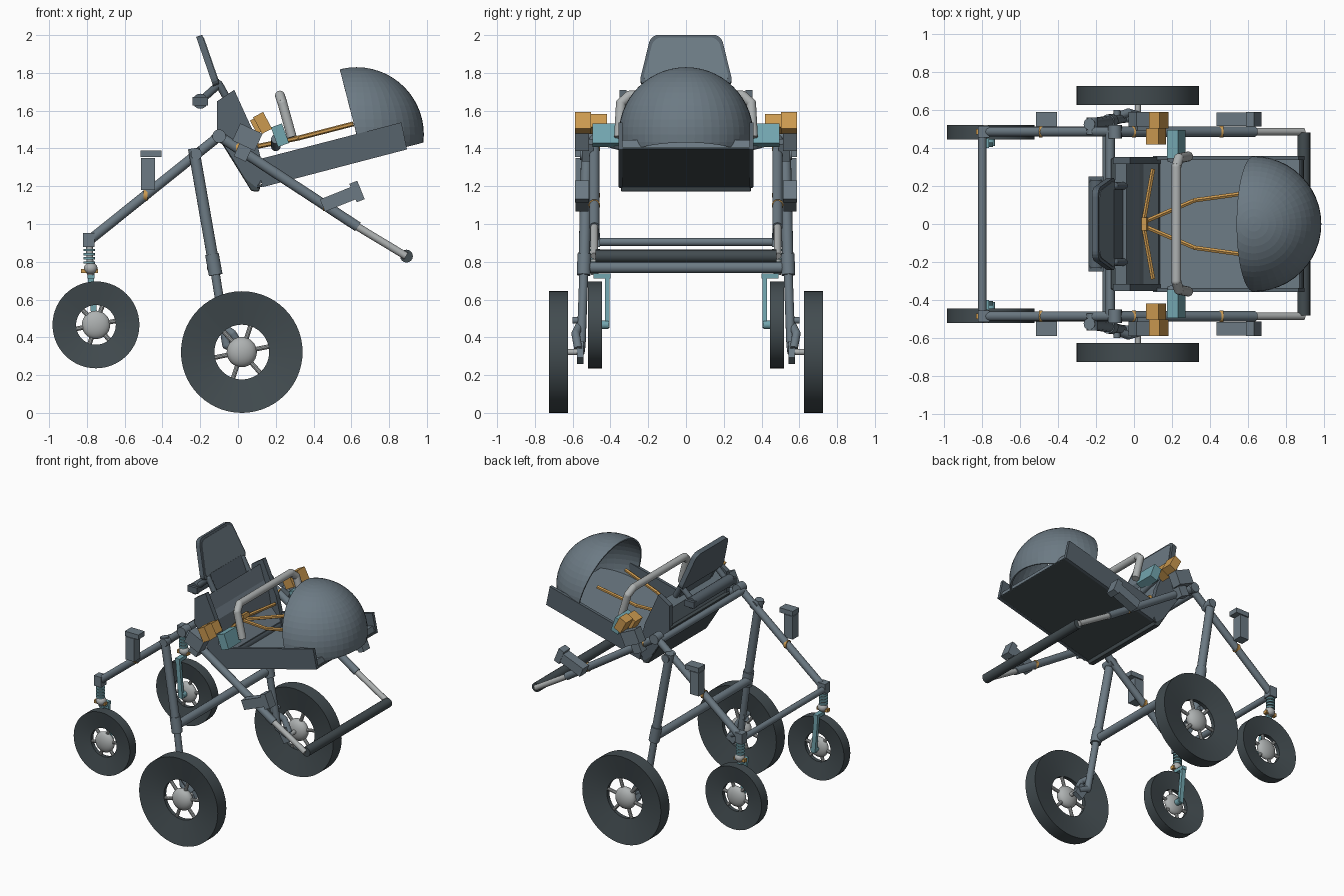
import bpy, bmesh
from math import pi, radians, cos, sin
from mathutils import Vector, Matrix

cube = bpy.data.objects.get("Cube")
if cube:
    bpy.data.objects.remove(cube, do_unlink=True)


def material(name, rgb):
    m = bpy.data.materials.new(name)
    m.use_nodes = True
    m.diffuse_color = (*rgb, 1)
    m.node_tree.nodes["Principled BSDF"].inputs["Base Color"].default_value = (*rgb, 1)
    return m


SLATE = material("slate grey", (.15, .195, .23))
DARK = material("dark rubber", (.055, .072, .08))
FABRIC = material("dark fabric", (.095, .125, .15))
LIGHT = material("light grey", (.42, .44, .44))
ORANGE = material("orange", (.6, .32, .08))
TEAL = material("teal", (.17, .38, .43))


def finish(name, bm, mat, smooth=True):
    bmesh.ops.recalc_face_normals(bm, faces=bm.faces)
    me = bpy.data.meshes.new(name)
    bm.to_mesh(me)
    bm.free()
    me.materials.append(mat)
    ob = bpy.data.objects.new(name, me)
    bpy.context.collection.objects.link(ob)
    if smooth:
        bpy.ops.object.select_all(action='DESELECT')
        ob.select_set(True)
        bpy.context.view_layer.objects.active = ob
        bpy.ops.object.shade_smooth_by_angle(angle=radians(35))
    return ob


def bevel(ob, width, segments=2):
    mod = ob.modifiers.new("round", 'BEVEL')
    mod.width, mod.segments = width, segments
    return ob


def tube(name, pts, r, mat, sides=16):
    """Round bar through the points, with ball joints at the bends."""
    bm = bmesh.new()
    pts = [Vector(p) for p in pts]
    for a, b in zip(pts, pts[1:]):
        d = b - a
        m = Matrix.Translation((a + b) / 2) @ d.to_track_quat('Z', 'Y').to_matrix().to_4x4()
        bmesh.ops.create_cone(bm, cap_ends=True, segments=sides, radius1=r, radius2=r,
                              depth=d.length, matrix=m)
    for p in pts[1:-1]:
        bmesh.ops.create_uvsphere(bm, u_segments=sides, v_segments=8, radius=r,
                                  matrix=Matrix.Translation(p))
    return finish(name, bm, mat)


def ball(name, c, size, mat):
    bm = bmesh.new()
    bmesh.ops.create_uvsphere(bm, u_segments=24, v_segments=14, radius=1,
                              matrix=Matrix.Translation(c) @ Matrix.Diagonal((*size, 1)))
    return finish(name, bm, mat)


def box(name, c, size, mat, tilt=0):
    """Box whose +x end is raised by tilt degrees."""
    bm = bmesh.new()
    m = Matrix.Translation(c) @ Matrix.Rotation(-radians(tilt), 4, 'Y') @ Matrix.Diagonal((*size, 1))
    bmesh.ops.create_cube(bm, size=1, matrix=m)
    return finish(name, bm, mat, False)


def prism(name, profile, y0, y1, mat):
    """Side profile in x and z, extruded along y."""
    bm = bmesh.new()
    f = bm.faces.new([bm.verts.new((x, y0, z)) for x, z in profile])
    ext = bmesh.ops.extrude_face_region(bm, geom=[f])
    bmesh.ops.translate(bm, vec=(0, y1 - y0, 0),
                        verts=[v for v in ext["geom"] if isinstance(v, bmesh.types.BMVert)])
    return finish(name, bm, mat, False)


def wheel(name, c, r, hole, half, hub):
    """Tyre dished on both faces, six spokes and a round hub."""
    c = Vector(c)
    bm = bmesh.new()
    ring = [(hole, -.014), (r, -half), (r, half), (hole, .014)]
    vs = [bm.verts.new((x, y, 0)) for x, y in ring]
    es = [bm.edges.new((vs[i], vs[i - 1])) for i in range(4)]
    bmesh.ops.spin(bm, geom=vs + es, axis=(0, 1, 0), cent=(0, 0, 0), angle=2 * pi,
                   steps=56, use_merge=True)
    bmesh.ops.remove_doubles(bm, verts=bm.verts, dist=1e-4)
    bmesh.ops.translate(bm, verts=bm.verts, vec=c)
    finish(name + "_tyre", bm, DARK)
    for k in range(6):
        a = k * pi / 3 + .2
        tube(name + "_spoke", [c, c + Vector((cos(a), 0, sin(a))) * (hole + .01)], .012, LIGHT, 10)
    ball(name + "_hub", c, (hub, half * .95, hub), LIGHT)


# Parts repeated on both sides
for s, side in ((1, "left"), (-1, "right")):
    y = .485 * s

    # Wheels and axles
    wheel("rear_wheel_" + side, (.02, .675 * s, .322), .322, .145, .05, .08)
    wheel("front_wheel_" + side, (-.752, .482 * s, .466), .23, .105, .037, .075)
    tube("rear_axle_" + side, [(.02, .55 * s, .322), (.02, .66 * s, .322)], .016, LIGHT)

    # Frame tubes
    tube("front_leg_" + side, [(-.1, y, 1.465), (-.785, y, .915)], .026, SLATE)
    tube("handle_arm_" + side, [(-.1, y, 1.465), (.635, y, .985)], .027, SLATE)
    tube("handle_slider_" + side, [(.6, y, 1.005), (.89, y, .83)], .02, LIGHT)
    tube("rear_leg_" + side, [(-.235, .525 * s, 1.4), (-.125, .54 * s, .77)], .03, SLATE)
    tube("rear_leg_lower_" + side, [(-.125, .54 * s, .77), (-.06, .555 * s, .36), (.02, .56 * s, .322)],
         .024, SLATE)
    tube("frame_joint_" + side, [(-.1, .45 * s, 1.465), (-.1, .52 * s, 1.465)], .036, SLATE)
    tube("leg_joint_" + side, [(-.22, .47 * s, 1.37), (-.22, .56 * s, 1.37)], .03, SLATE)
    tube("leg_collar_" + side, [(-.138, .538 * s, .84), (-.118, .542 * s, .73)], .037, SLATE)
    tube("brake_lever_" + side, [(-.1, .56 * s, .47), (-.03, .585 * s, .42), (.02, .57 * s, .34)], .022, SLATE)
    tube("brake_pin_" + side, [(-.09, .53 * s, .49), (-.09, .6 * s, .49)], .018, SLATE)
    box("brake_block_" + side, (0, .56 * s, .32), (.07, .035, .1), SLATE, 30)

    # Front suspension and fork
    box("fork_head_" + side, (-.79, y, .915), (.06, .06, .075), SLATE)
    tube("spring_core_" + side, [(-.787, y, .9), (-.782, y, .73)], .018, LIGHT)
    for k in range(4):
        z = .868 - .022 * k
        tube("spring_coil_" + side, [(-.787, y, z), (-.787, y, z - .012)], .031, TEAL)
    ball("spring_collar_" + side, (-.78, y, .765), (.036, .036, .032), LIGHT)
    box("spring_bolt_" + side, (-.785, y, .752), (.09, .03, .022), ORANGE)
    box("fork_bridge_" + side, (-.778, .445 * s, .725), (.035, .09, .025), TEAL)
    box("fork_blade_" + side, (-.768, .417 * s, .59), (.032, .024, .28), TEAL, 5)
    tube("front_axle_" + side, [(-.752, .41 * s, .466), (-.752, .48 * s, .466)], .022, TEAL)

    # Clips carried on the tubes
    yc = .55 * s
    box("front_clip_" + side, (-.477, yc, 1.265), (.073, .07, .17), SLATE)
    box("front_clip_top_" + side, (-.46, yc, 1.372), (.11, .075, .035), SLATE)
    box("rear_clip_" + side, (.54, yc, 1.135), (.2, .07, .07), SLATE, 22)
    box("rear_clip_top_" + side, (.63, yc, 1.172), (.045, .075, .105), SLATE, 22)
    box("seat_clip_" + side, (.05, yc, 1.46), (.13, .075, .1), SLATE, -25)
    box("seat_clip_base_" + side, (.03, .52 * s, 1.39), (.07, .06, .1), SLATE, -25)
    box("seat_latch_outer_" + side, (.13, .545 * s, 1.535), (.06, .085, .1), ORANGE, 28)
    box("seat_latch_inner_" + side, (.115, .46 * s, 1.53), (.075, .085, .08), ORANGE, 28)
    for x, z in ((-.49, 1.152), (0, 1.4), (.46, 1.1)):
        tube("tube_ring_" + side, [(x - .01, y, z), (x + .01, y, z)], .031, ORANGE)

    # Seat mounts, wings and tray walls
    box("seat_mount_" + side, (.222, .42 * s, 1.47), (.062, .15, .11), TEAL, 20)
    tube("tray_pivot_" + side, [(.2, .33 * s, 1.41), (.2, .48 * s, 1.45)], .025, SLATE)
    prism("seat_wing_" + side, [(-.11, 1.65), (-.02, 1.71), (.03, 1.6), (.09, 1.47), (.14, 1.27),
                                (.1, 1.19), (.04, 1.24), (-.11, 1.47)], .315 * s, .352 * s, FABRIC)
    prism("tray_wall_" + side, [(.13, 1.195), (.895, 1.395), (.865, 1.538), (.1, 1.34)],
          .335 * s, .358 * s, FABRIC)
    tube("lap_belt_" + side, [(.05, .01 * s, 1.42), (.1, .29 * s, 1.42)], .013, ORANGE, 6)
    tube("shoulder_belt_" + side, [(.05, .01 * s, 1.4), (.32, .125 * s, 1.455), (.61, .165 * s, 1.53)],
         .013, ORANGE, 6)
    tube("headrest_arm_" + side, [(-.2, .2 * s, 1.65), (-.1, .2 * s, 1.74), (-.05, .2 * s, 1.65)], .02, FABRIC)
    box("headrest_pin_" + side, (-.2, .235 * s, 1.65), (.08, .03, .045), FABRIC)

# Cross bars
tube("rear_cross_bar", [(-.135, -.53, .77), (-.135, .53, .77)], .03, SLATE)
tube("front_cross_bar", [(-.797, -.48, .905), (-.797, .48, .905)], .022, SLATE)
tube("top_cross_bar", [(-.125, -.48, 1.45), (-.125, .48, 1.45)], .024, SLATE)
tube("push_handle", [(.892, -.48, .83), (.892, .48, .83)], .034, DARK)
tube("headrest_roll", [(-.2, -.23, 1.65), (-.2, .23, 1.65)], .04, FABRIC)
tube("seat_hinge", [(.09, -.34, 1.25), (.09, .34, 1.25)], .047, FABRIC)

# Bumper bar
tube("bumper_bar", [(.285, -.355, 1.46), (.235, -.345, 1.64), (.222, -.3, 1.68), (.222, .3, 1.68),
                    (.235, .345, 1.64), (.285, .355, 1.46)], .026, LIGHT)

# Seat back with a creased pad, and its rear plate
prism("seat_back", [(-.1, 1.62), (-.04, 1.67), (-.005, 1.56), (.03, 1.5), (.05, 1.38), (.13, 1.29),
                    (.1, 1.2), (-.1, 1.48)], -.32, .32, SLATE)
bevel(prism("seat_rear_plate", [(-.125, 1.49), (-.1, 1.5), (.12, 1.2), (.11, 1.17), (.07, 1.175)],
            -.345, .345, DARK), .008)
box("belt_buckle", (.045, 0, 1.43), (.05, .07, .03), ORANGE, 15)

# Tray floor and underside
prism("tray_floor", [(.12, 1.245), (.87, 1.445), (.885, 1.4), (.13, 1.2)], -.34, .34, SLATE)
bevel(prism("tray_underside", [(.1, 1.19), (.895, 1.395), (.89, 1.41), (.1, 1.205)],
            -.355, .355, DARK), .005)


# Headrest panel, tapered toward the top, with a lighter inset face
def tapered_panel(name, low, high, thick, shift, mat):
    bm = bmesh.new()
    axis = Vector((-.09, 0, .26)).normalized()
    out = Vector((axis.z, 0, -axis.x))
    base = Vector((-.11, 0, 1.735))
    pts = [(low[0], low[1]), (high[0], high[1]), (-high[0], high[1]), (-low[0], low[1])]
    rows = []
    for d in (shift - thick, shift):
        rows.append([bm.verts.new(base + axis * v + out * d + Vector((0, u, 0))) for u, v in pts])
    bm.faces.new(rows[0])
    bm.faces.new(rows[1])
    for i in range(4):
        bm.faces.new((rows[0][i - 1], rows[0][i], rows[1][i], rows[1][i - 1]))
    corners = [e for e in bm.edges if e.verts[0].co.y * e.verts[1].co.y > 0
               and abs((e.verts[0].co - e.verts[1].co).length - thick) < 1e-4]
    bmesh.ops.bevel(bm, geom=corners, offset=.04, segments=4, profile=.5, affect='EDGES')
    finish(name, bm, mat, False)


tapered_panel("headrest_shell", (.25, 0), (.185, .278), .034, .012, FABRIC)
tapered_panel("headrest_pad", (.232, .014), (.17, .262), .006, .016, SLATE)
box("headrest_stem", (-.085, 0, 1.7), (.02, .36, .14), FABRIC, 22)

# Hood: thin open dome cut along the tilted tray axes
t = radians(14.5)
along, up = Vector((cos(t), 0, sin(t))), Vector((-sin(t), 0, cos(t)))
centre = Vector((.628, 0, 1.474))
bm = bmesh.new()
bmesh.ops.create_uvsphere(bm, u_segments=48, v_segments=28, radius=.356,
                          matrix=Matrix.Translation(centre))
for co, no in ((centre, along), (centre - up * .13, up)):
    bmesh.ops.bisect_plane(bm, geom=bm.verts[:] + bm.edges[:] + bm.faces[:],
                           plane_co=co, plane_no=no, clear_inner=True)
hood = finish("hood", bm, SLATE, False)
shell = hood.modifiers.new("shell", 'SOLIDIFY')
shell.thickness = .012
